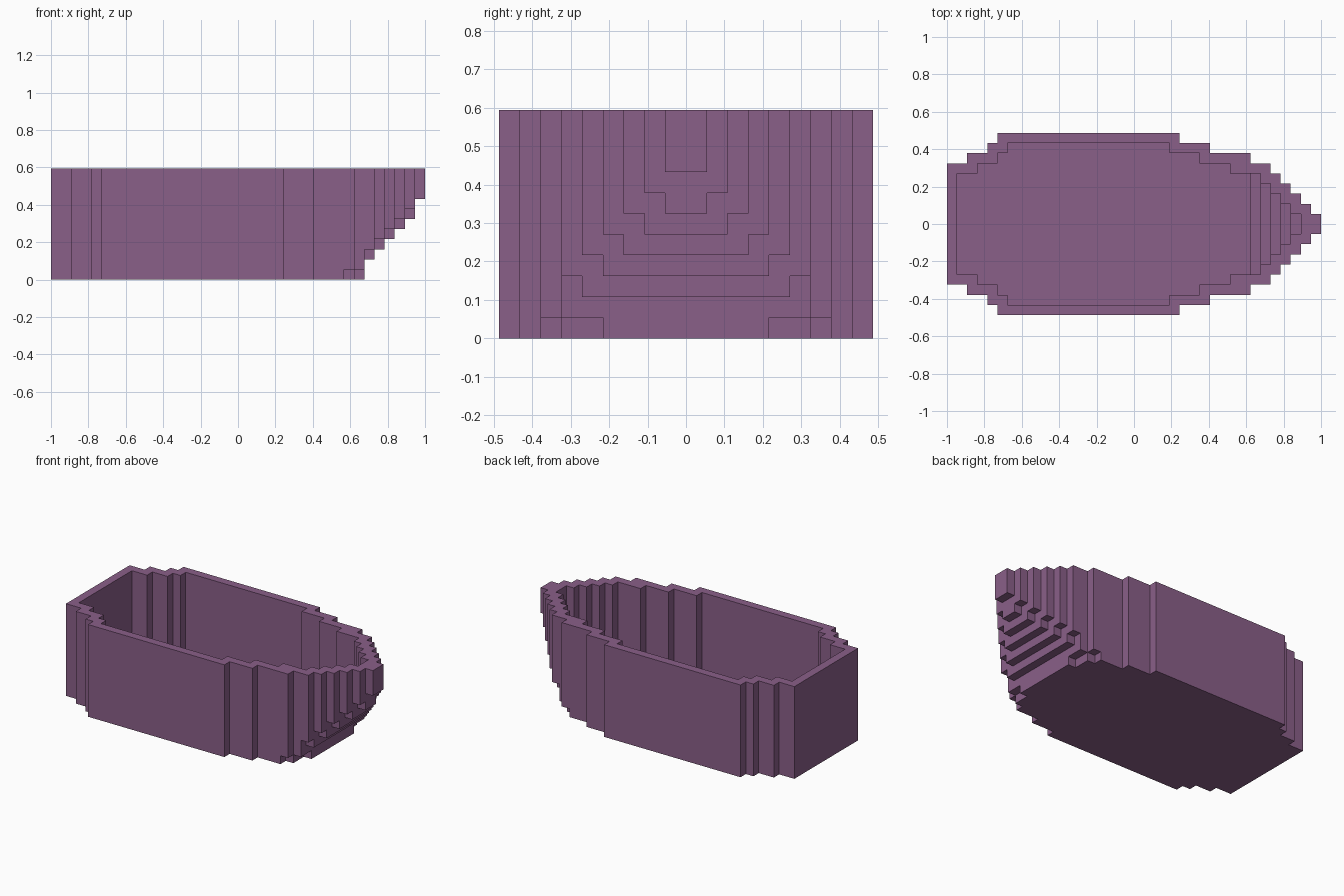
import bpy, bmesh

if "Cube" in bpy.data.objects:
    bpy.data.objects.remove(bpy.data.objects["Cube"])

U = 2 / 37            # block size
HALF_L, TOP = 18.5, 11


def expand(runs):
    return [v for v, n in runs for _ in range(n)]


# half widths along the length, stern (-x) to bow (+x), as (value, run length)
OUTER = expand([(6, 2), (7, 2), (8, 1), (9, 18), (8, 3), (7, 4), (6, 2),
                (5, 1), (4, 1), (3, 1), (2, 1), (1, 1)])
INNER = expand([(0, 1), (5, 2), (6, 2), (7, 1), (8, 16), (7, 3), (6, 3), (5, 3),
                (4, 1), (3, 1), (2, 1), (1, 1), (0, 2)])


def keel(i, a):
    """Underside height of block column i at sideways distance a."""
    if i < 29:
        return 0
    if i == 29:
        return 1 if a == 6 else 0
    if i == 30:
        return 1 if a >= 4 else 0
    if i == 36:
        return 8
    return i - 29 + (1 if a == OUTER[i] - 1 else 0)


def solid(i, j, k):
    if not (0 <= i < 37 and 0 <= k < TOP):
        return False
    a = j if j >= 0 else -j - 1
    if a >= OUTER[i] or k < keel(i, a):
        return False
    floor = 1 if i < 30 else i - 27
    return not (a < INNER[i] and k >= floor)


# stepped hull: only the exposed block faces, then merged into flat panels
bm = bmesh.new()
cache = {}


def vert(p):
    p = tuple(p)
    if p not in cache:
        cache[p] = bm.verts.new(((p[0] - HALF_L) * U, p[1] * U, p[2] * U))
    return cache[p]


for i in range(37):
    for j in range(-9, 9):
        for k in range(TOP):
            if not solid(i, j, k):
                continue
            for ax in range(3):
                for side in (0, 1):
                    n = [i, j, k]
                    n[ax] += 2 * side - 1
                    if solid(*n):
                        continue
                    b, c = (ax + 1) % 3, (ax + 2) % 3
                    quad = []
                    for u, v in ((0, 0), (1, 0), (1, 1), (0, 1)):
                        p = [i, j, k]
                        p[ax] += side
                        p[b] += u
                        p[c] += v
                        quad.append(vert(p))
                    bm.faces.new(quad if side else quad[::-1])

bmesh.ops.dissolve_limit(bm, angle_limit=0.01, verts=bm.verts[:], edges=bm.edges[:])

mesh = bpy.data.meshes.new("boat_hull")
bm.to_mesh(mesh)
bm.free()
hull = bpy.data.objects.new("boat_hull", mesh)
bpy.context.collection.objects.link(hull)

mat = bpy.data.materials.new("dusty_purple")
mat.diffuse_color = (0.255, 0.115, 0.25, 1)
mat.use_nodes = True
mat.node_tree.nodes["Principled BSDF"].inputs["Base Color"].default_value = mat.diffuse_color
mesh.materials.append(mat)
